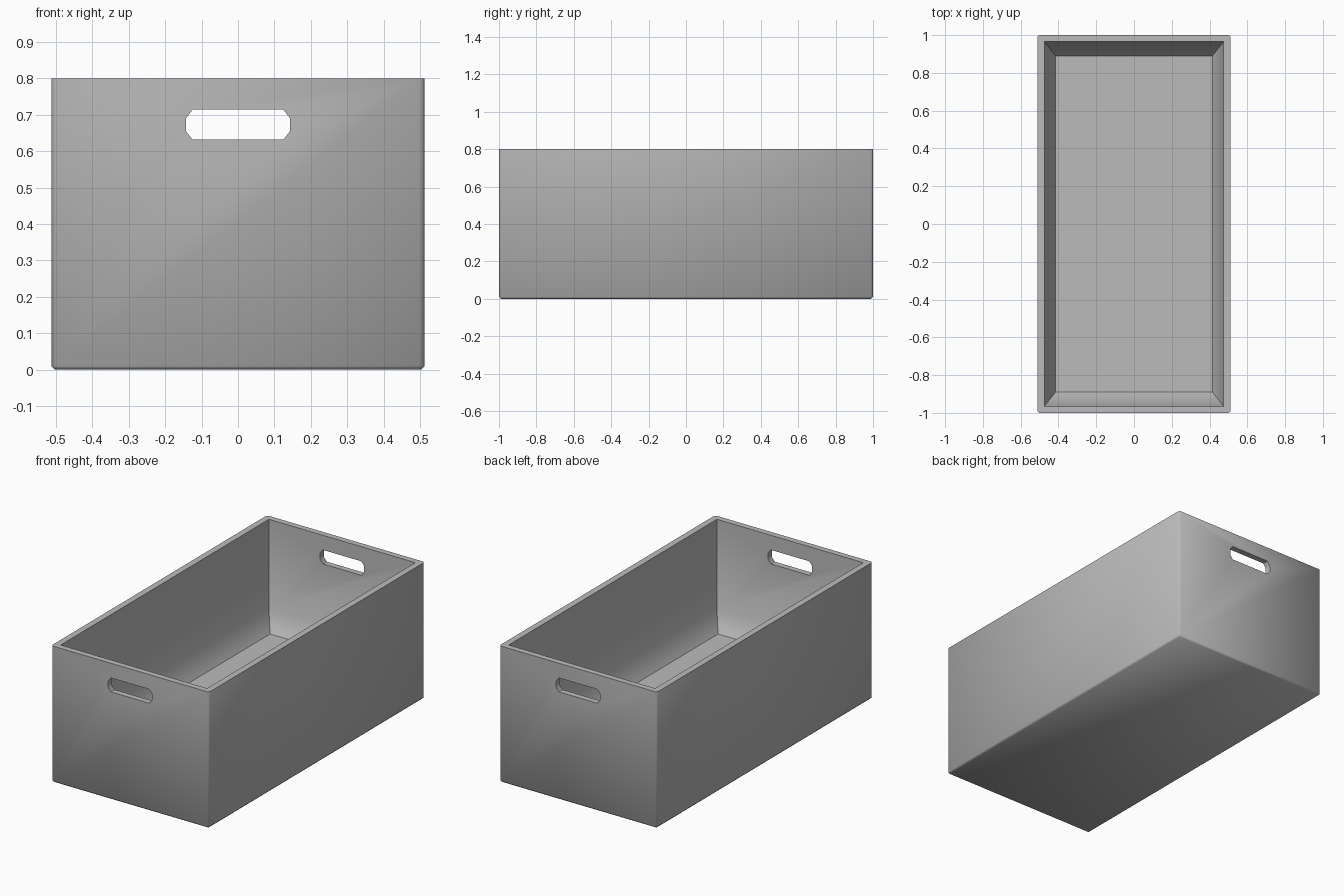
import bpy, bmesh

old = bpy.data.objects.get("Cube")
if old:
    bpy.data.objects.remove(old, do_unlink=True)

# One plain grey for everything
grey = bpy.data.materials.new("grey")
grey.use_nodes = True
colour = (0.5, 0.5, 0.5, 1)
grey.diffuse_color = colour
grey.node_tree.nodes["Principled BSDF"].inputs["Base Color"].default_value = colour


def make_object(name, bm):
    bmesh.ops.recalc_face_normals(bm, faces=bm.faces)
    mesh = bpy.data.meshes.new(name)
    bm.to_mesh(mesh)
    bm.free()
    mesh.materials.append(grey)
    obj = bpy.data.objects.new(name, mesh)
    bpy.context.collection.objects.link(obj)
    return obj


def loft(bm, rings):
    loops = [[bm.verts.new(p) for p in ring] for ring in rings]
    for a, b in zip(loops, loops[1:]):
        for i in range(len(a)):
            j = (i + 1) % len(a)
            bm.faces.new((a[i], a[j], b[j], b[i]))
    bm.faces.new(loops[0][::-1])
    bm.faces.new(loops[-1])
    return loops


def rectangle(x, y, z):
    return [(-x, -y, z), (x, -y, z), (x, y, z), (-x, y, z)]


# Open box: outer shell, rim, upright inner walls, sloped foot of the walls, flat floor
bm = bmesh.new()
loops = loft(bm, [rectangle(0.512, 1, 0), rectangle(0.512, 1, 0.8),
                  rectangle(0.475, 0.965, 0.8), rectangle(0.475, 0.965, 0.27),
                  rectangle(0.415, 0.89, 0.172)])
bottom = set(loops[0])
outer = bottom | set(loops[1])
edges = [e for e in bm.edges if set(e.verts) <= outer and bottom & set(e.verts)]
bmesh.ops.bevel(bm, geom=edges, offset=0.01, segments=1, affect='EDGES', profile=0.5)
box = make_object("box", bm)

# Grip slots through both end walls
half = [(0.125, 0.714), (0.143, 0.69), (0.143, 0.655), (0.125, 0.632)]
outline = half + [(-x, z) for x, z in reversed(half)]
bm = bmesh.new()
loft(bm, [[(x, y, z) for x, z in outline] for y in (-1.2, 1.2)])
cutter = make_object("grip_cutter", bm)
cutter.hide_render = True
cut = box.modifiers.new("grip_slots", 'BOOLEAN')
cut.operation = 'DIFFERENCE'
cut.solver = 'EXACT'
cut.object = cutter
bpy.ops.object.select_all(action='DESELECT')
box.select_set(True)
bpy.context.view_layer.objects.active = box
bpy.ops.object.modifier_apply(modifier=cut.name)
bpy.data.objects.remove(cutter, do_unlink=True)

# Soft shading over the bevels, crisp at the rim
bpy.ops.object.shade_smooth_by_angle(angle=0.87)
